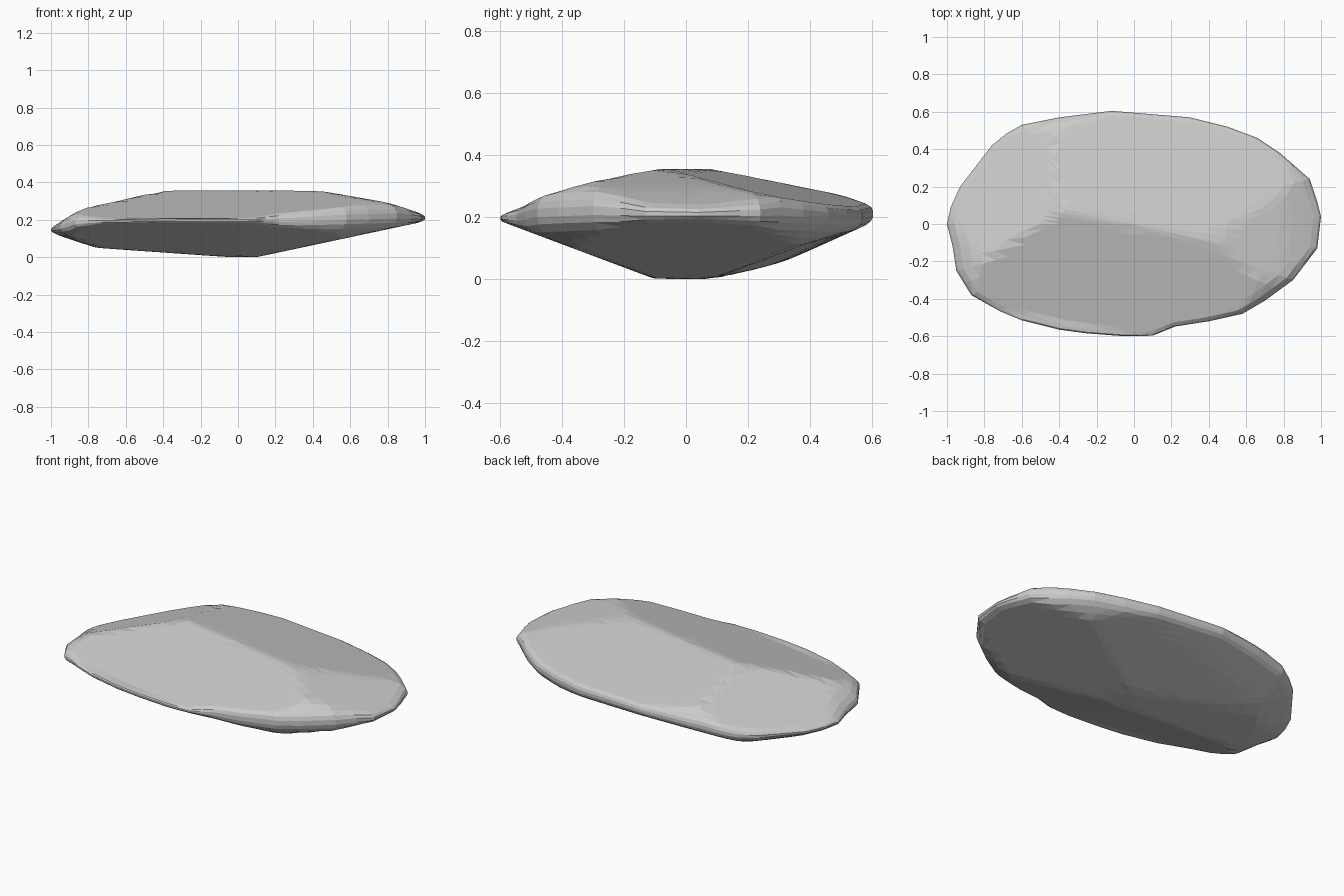
import bpy, bmesh, math

if "Cube" in bpy.data.objects:
    bpy.data.objects.remove(bpy.data.objects["Cube"])

# Outline of the stone seen from above
OUTLINE = [(-1, 0), (-.98, .09), (-.93, .2), (-.76, .42), (-.68, .485), (-.6, .53),
           (-.4, .57), (-.12, .605), (.3, .57), (.5, .52), (.66, .46), (.78, .38),
           (.94, .24), (.98, .12), (1, .04), (.98, -.13), (.85, -.3), (.7, -.41),
           (.58, -.48), (.4, -.52), (.22, -.548), (.1, -.597), (-.05, -.6),
           (-.25, -.585), (-.4, -.565), (-.6, -.515), (-.72, -.465), (-.87, -.38),
           (-.95, -.25), (-.97, -.12)]
SPLIT, K, GAP = 2, .003, .014
RINGS = [.1, .2, .3, .4, .5, .6, .7, .78, .85, .91, .96]


def soft_max(vals):
    m = max(vals)
    return m + K * math.log(sum(math.exp((v - m) / K) for v in vals))


# Upper side: worn facets meeting at a bent ridge, rounded down near the rim
def upper(x, y, t):
    planes = [.358,
              .357 + .05 * (x + .4) + .262 * (y - .06),
              .362 - .04 * (x + .4) - .205 * (y - .06),
              .359 + .33 * (x + .4) - .17 * (y - .06),
              .25 + .6 * (x + .85),
              .327 - .175 * (x - .6), .293 - .33 * (x - .8),
              .24 + .03 * x + .45 * (1 - t)]
    return -soft_max([-p for p in planes])


# Underside: keel along x, sloping up to the right
def lower(x, y, t):
    planes = [0, -.07 * x,
              -.035 - .375 * y + .06 * max(0, -x),
              -.027 + .325 * y + .03 * x, -.085 + .45 * y,
              .05 - .33 * (x + .75), -.018 + .213 * x,
              .158 + .025 * x - .45 * (1 - t)]
    return max(0, soft_max(planes) - .003)


# Keep the two sides apart at the rim; f = 0 is the underside, 1 the upper side
def level(f):
    def height(x, y, t):
        lo, hi = lower(x, y, t), upper(x, y, t)
        mid, half = (lo + hi) / 2, max((hi - lo) / 2, GAP)
        return mid + half * (2 * f - 1)
    return height


rim = []
n = len(OUTLINE)
for i, a in enumerate(OUTLINE):
    b = OUTLINE[(i + 1) % n]
    for s in range(SPLIT):
        f = s / SPLIT
        rim.append((a[0] + (b[0] - a[0]) * f, a[1] + (b[1] - a[1]) * f))
n = len(rim)

bm = bmesh.new()


def ring(t, f):
    return [bm.verts.new((x * t, y * t, level(f)(x * t, y * t, t))) for x, y in rim]


# Underside rings, blunt edge, upper rings
loops = [ring(t, 0) for t in RINGS]
loops += [ring(.99, .12), ring(1, .34), ring(1, .66), ring(.99, .88)]
loops += [ring(t, 1) for t in reversed(RINGS)]
for lo, hi in zip(loops, loops[1:]):
    for i in range(n):
        j = (i + 1) % n
        bm.faces.new((lo[i], lo[j], hi[j], hi[i]))
for loop, f in ((loops[0], 0), (loops[-1], 1)):
    c = bm.verts.new((0, 0, level(f)(0, 0, 0)))
    for i in range(n):
        bm.faces.new((loop[i], loop[(i + 1) % n], c))

# Flat triangular facets
bmesh.ops.triangulate(bm, faces=bm.faces[:])
bmesh.ops.recalc_face_normals(bm, faces=bm.faces[:])
mesh = bpy.data.meshes.new("flat_stone")
bm.to_mesh(mesh)
bm.free()
bpy.context.collection.objects.link(bpy.data.objects.new("flat_stone", mesh))
